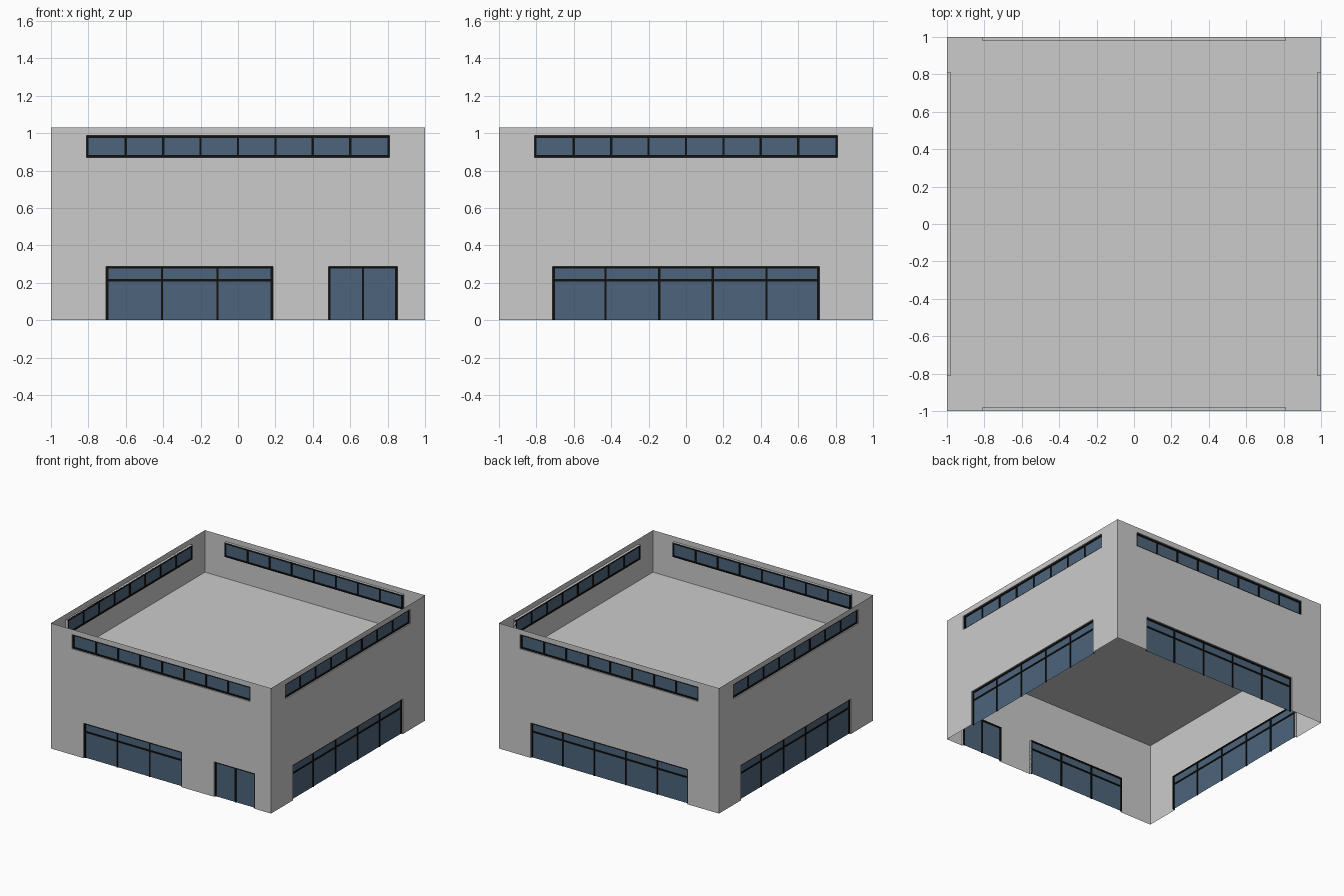
import bpy, bmesh
from math import pi
from mathutils import Matrix

if "Cube" in bpy.data.objects:
    bpy.data.objects.remove(bpy.data.objects["Cube"])

H, ROOF_Z = 1.03, 0.685
BAR = 0.012            # frame bar width
REVEAL = 0.01          # depth from wall face to frame
DEPTH = 0.011          # frame depth


def material(name, rgb):
    m = bpy.data.materials.new(name)
    m.diffuse_color = (*rgb, 1)
    m.use_nodes = True
    m.node_tree.nodes["Principled BSDF"].inputs["Base Color"].default_value = m.diffuse_color
    return m


GLASS = material("dark_blue_glass", (0.075, 0.13, 0.20))
BLACK = material("black_frame", (0.005, 0.005, 0.005))


def finish(bm, name, turn=0, mat=None):
    bmesh.ops.transform(bm, matrix=Matrix.Rotation(turn, 4, 'Z'), verts=bm.verts)
    me = bpy.data.meshes.new(name)
    bm.to_mesh(me)
    bm.free()
    ob = bpy.data.objects.new(name, me)
    bpy.context.collection.objects.link(ob)
    if mat:
        me.materials.append(mat)


def quad(bm, *pts):
    bm.faces.new([bm.verts.new(p) for p in pts])


def panel(bm, x0, x1, z0, z1, y):
    quad(bm, (x0, y, z0), (x1, y, z0), (x1, y, z1), (x0, y, z1))


def bar(bm, x0, x1, z0, z1):
    m = (Matrix.Translation(((x0 + x1) / 2, -1 + REVEAL + DEPTH / 2, (z0 + z1) / 2))
         @ Matrix.Diagonal((x1 - x0, DEPTH, z1 - z0, 1)))
    bmesh.ops.create_cube(bm, size=1, matrix=m)


def build_side(name, openings, turn):
    # Thin wall sheet made of cells, leaving the openings free
    xs = sorted({-1, 1, *(v for o in openings for v in o[:2])})
    zs = sorted({0, H, *(v for o in openings for v in o[2:4])})
    bm = bmesh.new()
    for a, b in zip(xs, xs[1:]):
        for c, d in zip(zs, zs[1:]):
            if not any(o[0] < (a + b) / 2 < o[1] and o[2] < (c + d) / 2 < o[3] for o in openings):
                panel(bm, a, b, c, d, -1)
    # Reveals around each opening
    yi = -1 + REVEAL + DEPTH
    for x0, x1, z0, z1, *_ in openings:
        quad(bm, (x0, -1, z0), (x0, yi, z0), (x0, yi, z1), (x0, -1, z1))
        quad(bm, (x1, -1, z0), (x1, -1, z1), (x1, yi, z1), (x1, yi, z0))
        quad(bm, (x0, -1, z1), (x0, yi, z1), (x1, yi, z1), (x1, -1, z1))
        if z0 > 0:
            quad(bm, (x0, -1, z0), (x1, -1, z0), (x1, yi, z0), (x0, yi, z0))
    bmesh.ops.remove_doubles(bm, verts=bm.verts, dist=1e-5)
    finish(bm, name + "_wall", turn)

    # Glass sheets and frames
    glass, frame = bmesh.new(), bmesh.new()
    for x0, x1, z0, z1, mullions, transom in openings:
        panel(glass, x0, x1, z0, z1, -1 + REVEAL + DEPTH / 2)
        for x in [x0 + BAR / 2, *mullions, x1 - BAR / 2]:
            bar(frame, x - BAR / 2, x + BAR / 2, z0, z1)
        bar(frame, x0, x1, z1 - BAR, z1)
        if z0 > 0:
            bar(frame, x0, x1, z0, z0 + BAR)
        if transom:
            bar(frame, x0, x1, transom - BAR / 2, transom + BAR / 2)
    finish(glass, name + "_glass", turn, GLASS)
    finish(frame, name + "_frames", turn, BLACK)


# Openings: x0, x1, z0, z1, mullion positions, transom height
clerestory = (-0.81, 0.81, 0.87, 0.987, [i * 0.2 - 0.6 for i in range(7)], None)
shopfront = (-0.713, 0.713, 0, 0.287, [-0.43, -0.143, 0.143, 0.43], 0.213)
front_window = (-0.705, 0.187, 0, 0.287, [-0.406, -0.11], 0.213)
front_door = (0.483, 0.852, 0, 0.287, [0.668], None)

build_side("front", [clerestory, front_window, front_door], 0)
for i, side in enumerate(("right", "back", "left"), 1):
    build_side(side, [clerestory, shopfront], i * pi / 2)

# Sunken roof deck
roof = bmesh.new()
quad(roof, (-1, -1, ROOF_Z), (1, -1, ROOF_Z), (1, 1, ROOF_Z), (-1, 1, ROOF_Z))
finish(roof, "roof_deck")
